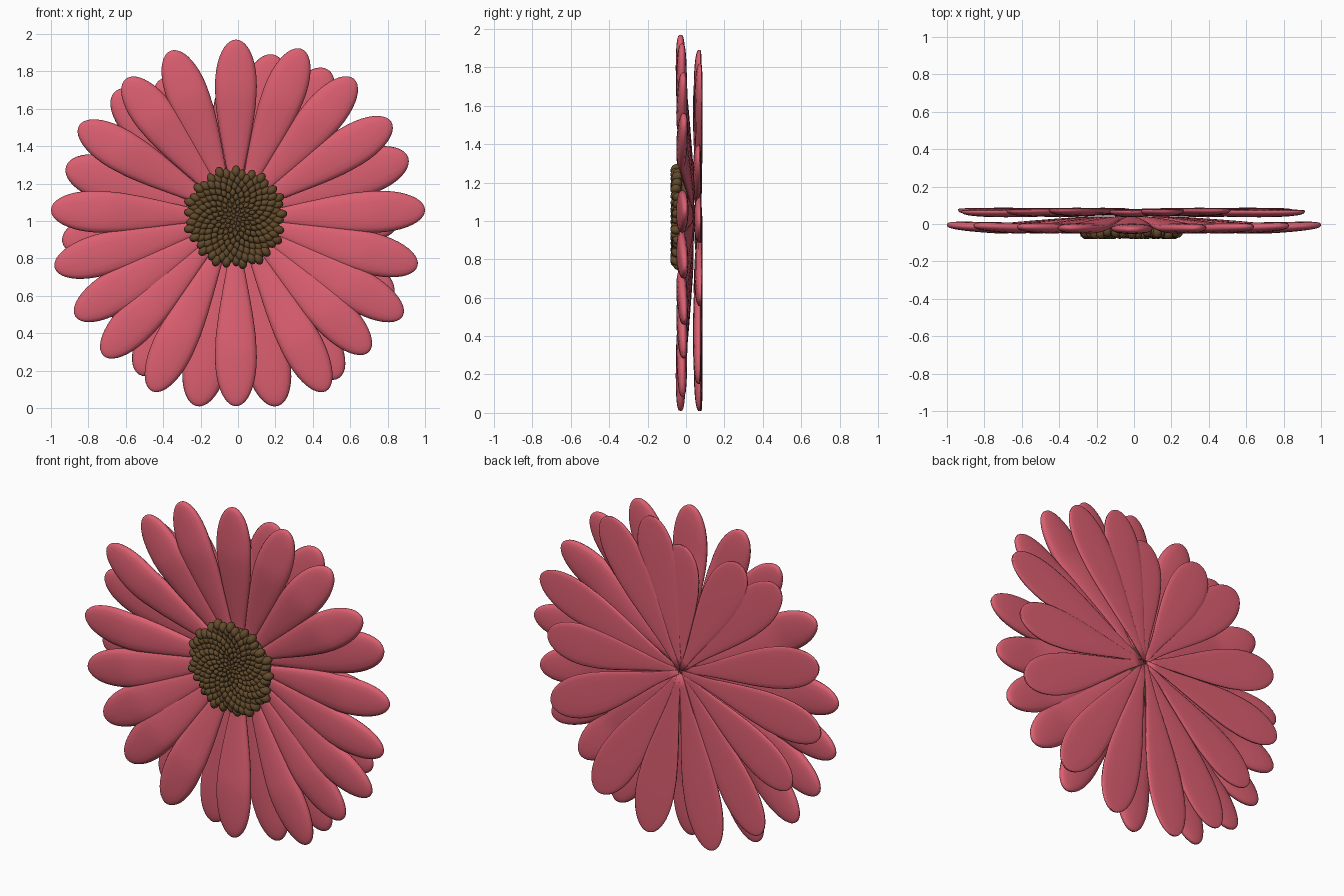
import bpy
import bmesh
from math import sin, cos, pi, sqrt, radians, copysign
from mathutils import Vector, Matrix

default_cube = bpy.data.objects.get("Cube")
if default_cube:
    bpy.data.objects.remove(default_cube, do_unlink=True)

CENTRE = Vector((-0.015, 0, 1.02))
ROWS, RING = 22, 16


def make_material(name, colour):
    mat = bpy.data.materials.new(name)
    mat.use_nodes = True
    mat.diffuse_color = (*colour, 1)
    shader = next(n for n in mat.node_tree.nodes if n.type == 'BSDF_PRINCIPLED')
    shader.inputs["Base Color"].default_value = (*colour, 1)
    shader.inputs["Roughness"].default_value = 0.6
    return mat


def finish(bm, name, mat):
    bmesh.ops.recalc_face_normals(bm, faces=bm.faces)
    for face in bm.faces:
        face.smooth = True
    mesh = bpy.data.meshes.new(name)
    bm.to_mesh(mesh)
    bm.free()
    mesh.materials.append(mat)
    obj = bpy.data.objects.new(name, mesh)
    bpy.context.collection.objects.link(obj)
    return obj


def blend(points, t):
    """Smoothly interpolate a short list of (position, value) pairs."""
    for (a, u), (b, v) in zip(points, points[1:]):
        if t <= b:
            k = (t - a) / (b - a)
            return u + (v - u) * k
    return points[-1][1]


# Half-width along a petal, as a fraction of its widest half-width
OUTLINE = [(0, 0.08), (0.2, 0.3), (0.35, 0.56), (0.5, 0.8), (0.62, 0.95), (0.73, 1.0)]


def petal_width(t):
    if t > 0.73:
        return sqrt(max(0, 1 - ((t - 0.73) / 0.27) ** 2.2))
    return blend(OUTLINE, t)


def petal(name, tip, half_width, mid_line, front_depth, back_depth, mat):
    """A pillowy petal running from the flower centre to its tip."""
    base = CENTRE
    end = Vector((tip[0], 0, tip[1]))
    along = end - base
    side = Vector((along.z, 0, -along.x)).normalized()
    bm = bmesh.new()
    rings = []
    for i in range(ROWS):
        t = sin(pi / 2 * (i + 0.2) / (ROWS - 0.8))
        w = petal_width(t)
        spine = base + along * t + Vector((0, blend(mid_line, t), 0))
        thick = w ** 0.6
        ring = []
        for j in range(RING):
            a = 2 * pi * j / RING
            across = copysign(abs(cos(a)) ** 0.8, cos(a))
            rise = copysign(abs(sin(a)) ** 0.8, sin(a))
            depth = front_depth if rise < 0 else back_depth
            point = spine + side * across * w * half_width
            point.y += rise * depth * thick
            ring.append(bm.verts.new(point))
        rings.append(ring)
    for low, high in zip(rings, rings[1:]):
        for j in range(RING):
            k = (j + 1) % RING
            bm.faces.new((low[j], low[k], high[k], high[j]))
    bm.faces.new(rings[0])
    bm.faces.new(rings[-1])
    return finish(bm, name, mat)


pink = make_material("petal pink", (0.72, 0.115, 0.165))
brown = make_material("floret brown", (0.125, 0.07, 0.025))

# Front ring of petals, cupped forward, clockwise from the top
front_tips = [
    (-0.01, 1.97), (0.34, 1.92), (0.62, 1.76), (0.82, 1.53), (1.0, 1.06),
    (0.96, 0.76), (0.88, 0.49), (0.7, 0.3), (0.47, 0.09), (-0.01, 0.01),
    (-0.46, 0.09), (-0.72, 0.28), (-0.87, 0.49), (-0.98, 0.75), (-1.0, 1.06),
    (-0.85, 1.51), (-0.6, 1.76), (-0.36, 1.91)]
for n, tip in enumerate(front_tips):
    tip_y = -0.028 + 0.024 * abs(tip[0])
    mid_line = [(0, 0.035), (0.25, 0.025), (0.7, -0.022), (1, tip_y)]
    petal(f"front_petal_{n + 1}", tip, 0.112, mid_line, 0.03, 0.026, pink)

# Back ring of petals, flat behind, clockwise from the top
back_tips = [
    (-0.01, 1.77), (0.19, 1.89), (0.48, 1.81), (0.91, 1.34), (0.86, 1.0),
    (0.83, 0.6), (0.54, 0.16), (0.21, 0.01), (-0.22, 0.01), (-0.53, 0.18),
    (-0.74, 0.52), (-0.94, 0.89), (-0.92, 1.29), (-0.66, 1.69), (-0.41, 1.76)]
for n, tip in enumerate(back_tips):
    y = 0.07 + 0.004 * (n % 3)
    mid_line = [(0, y), (1, y)]
    petal(f"back_petal_{n + 1}", tip, 0.122, mid_line, 0.034, 0.009, pink)

# Domed core holding the florets
bm = bmesh.new()
bmesh.ops.create_uvsphere(
    bm, u_segments=40, v_segments=12, radius=1,
    matrix=Matrix.Translation(CENTRE + Vector((0, 0.0, 0)))
    @ Matrix.Diagonal((0.23, 0.045, 0.23, 1)))
finish(bm, "flower_core", brown)

# Spiral of florets, growing larger toward the rim
bm = bmesh.new()
COUNT = 210
for n in range(COUNT):
    f = sqrt((n + 0.5) / COUNT)
    r = 0.255 * f ** 1.25
    angle = n * radians(137.508)
    size = 0.009 + 0.018 * f ** 1.5
    y = -0.04 - 0.012 * sin(pi * f) - 0.006 * (n % 3) * f
    place = Matrix.Translation(CENTRE + Vector((r * cos(angle), y, r * sin(angle))))
    turn = Matrix.Rotation(-angle, 4, 'Y')
    lean = Matrix.Rotation(radians(25) * f, 4, 'Z')
    shape = Matrix.Diagonal((size * 1.25, size * 1.1, size * 0.9, 1))
    bmesh.ops.create_uvsphere(bm, u_segments=10, v_segments=7, radius=1,
                              matrix=place @ turn @ lean @ shape)
finish(bm, "florets", brown)
